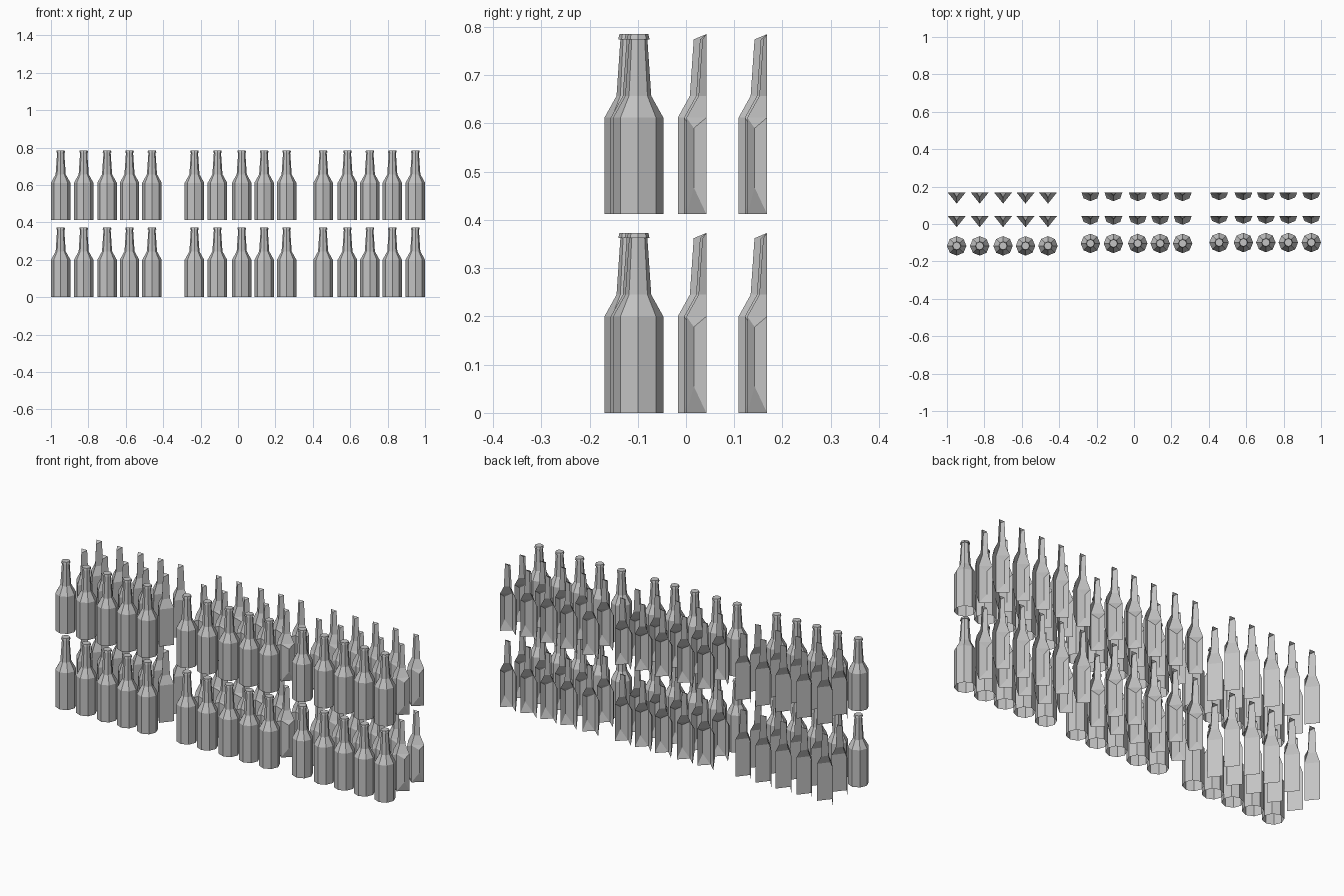
import bpy, bmesh
from math import cos, sin, pi

cube = bpy.data.objects.get("Cube")
if cube:
    bpy.data.objects.remove(cube, do_unlink=True)

# One plain grey for every bottle
grey = bpy.data.materials.new("light_grey")
grey.use_nodes = True
COLOUR = (0.55, 0.55, 0.55, 1)
grey.diffuse_color = COLOUR
grey.node_tree.nodes["Principled BSDF"].inputs["Base Color"].default_value = COLOUR

R = 0.052                     # body radius
SHOULDER, NECK, LIP, TOP = 0.2, 0.245, 0.362, 0.373


def finish(bm, name):
    mesh = bpy.data.meshes.new(name)
    bm.to_mesh(mesh)
    bm.free()
    mesh.materials.append(grey)
    return mesh


def whole_bottle():
    """Eight-sided bottle with a closed top and an open base."""
    profile = [(R, 0), (R, SHOULDER), (0.027, NECK), (0.019, LIP),
               (0.0235, LIP), (0.021, TOP)]
    bm = bmesh.new()
    rings = [[bm.verts.new((r * cos(i * pi / 4), r * sin(i * pi / 4), z))
              for i in range(8)] for r, z in profile]
    for low, high in zip(rings, rings[1:]):
        for i in range(8):
            j = (i + 1) % 8
            bm.faces.new((low[i], low[j], high[j], high[i]))
    bm.faces.new(rings[-1])
    return finish(bm, "whole_bottle")


def bottle_front(name, back, bulge):
    """Simplified front shell of a bottle, open at the back plane."""
    bm = bmesh.new()
    # front ridge radius, back half width, ridge height, back height
    levels = [(R, 0.0475, 0, 0), (R, 0.0475, SHOULDER, SHOULDER),
              (0.027, 0.0235, NECK, NECK), (0.019, 0.0165, LIP, TOP)]
    ridge = [bm.verts.new((0, -r, zf)) for r, w, zf, zb in levels]
    edges = {}
    for side in (1, -1):
        def add(*verts):
            bm.faces.new(verts[::side])
        edge = [bm.verts.new((side * w, back, zb)) for r, w, zf, zb in levels]
        edges[side] = edge
        for i in range(3):
            f0, f1, b0, b1 = ridge[i], ridge[i + 1], edge[i], edge[i + 1]
            if i == 0 and bulge:
                # extra corner that rounds out the middle of the body
                m0, m1 = [bm.verts.new((side * 0.707 * R, -0.707 * R, z))
                          for z in (0.055, 0.178)]
                add(f0, b0, m0)
                add(f0, m0, m1, f1)
                add(m0, b0, b1, m1)
                add(m1, b1, f1)
            else:
                add(f0, b0, b1, f1)
    bm.faces.new((ridge[-1], edges[1][-1], edges[-1][-1]))
    return finish(bm, name)


# Three groups of five columns: centre depth of the front row, and columns
groups = [
    ("first", -0.117, (-0.948, -0.825, -0.70, -0.58, -0.46)),
    ("second", -0.104, (-0.233, -0.11, 0.02, 0.14, 0.26)),
    ("third", -0.099, (0.455, 0.585, 0.705, 0.825, 0.948)),
]
MIDDLE_SHIFT, REAR_SHIFT, MIDDLE_BACK = 0.152, 0.278, 0.042

whole = whole_bottle()
for label, depth, columns in groups:
    shell = bottle_front(label + "_bottle_front",
                         MIDDLE_BACK - depth - MIDDLE_SHIFT, label != "first")
    rows = [("front", whole, 0), ("middle", shell, MIDDLE_SHIFT),
            ("rear", shell, REAR_SHIFT)]
    for shelf, z in (("lower", 0), ("upper", 0.412)):
        for row, mesh, shift in rows:
            for x in columns:
                ob = bpy.data.objects.new(f"{shelf}_{row}_bottle", mesh)
                ob.location = (x, depth + shift, z)
                bpy.context.collection.objects.link(ob)
